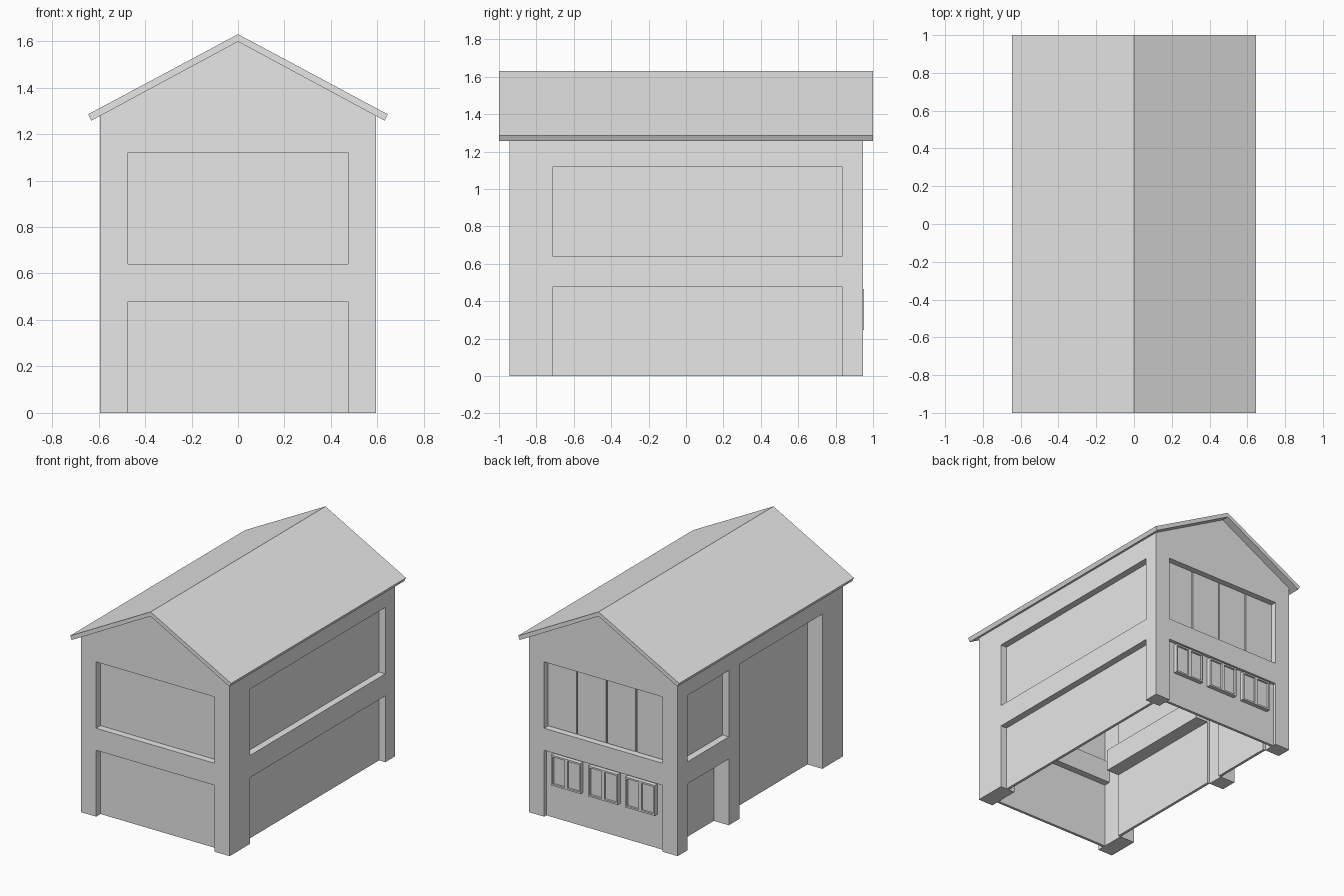
import bpy
import bmesh
from mathutils import Vector

old = bpy.data.objects.get("Cube")
if old:
    bpy.data.objects.remove(old, do_unlink=True)

grey = bpy.data.materials.new("plain grey")
grey.use_nodes = True
GREY = (0.8, 0.8, 0.8, 1)
grey.diffuse_color = GREY
grey.node_tree.nodes["Principled BSDF"].inputs["Base Color"].default_value = GREY

W, L, T = 0.595, 0.945, 0.12       # half width, half length, wall thickness
PITCH, PEAK = 0.535, 1.6           # roof slope, gable top
LOW, SILL, HEAD = 0.48, 0.64, 1.12  # ground opening top, upper opening bottom and top
PANE = 0.02


def finish(name, bm):
    bmesh.ops.recalc_face_normals(bm, faces=bm.faces[:])
    mesh = bpy.data.meshes.new(name)
    bm.to_mesh(mesh)
    bm.free()
    mesh.materials.append(grey)
    ob = bpy.data.objects.new(name, mesh)
    bpy.context.scene.collection.objects.link(ob)
    return ob


def add_box(bm, xs, ys, zs):
    lo, hi = Vector((xs[0], ys[0], zs[0])), Vector((xs[1], ys[1], zs[1]))
    verts = bmesh.ops.create_cube(bm, size=1)["verts"]
    for v in verts:
        v.co = (lo + hi) / 2 + v.co * (hi - lo)


def box(name, xs, ys, zs):
    bm = bmesh.new()
    add_box(bm, xs, ys, zs)
    return finish(name, bm)


def prism(name, profile, y0, y1):
    bm = bmesh.new()
    face = bm.faces.new([bm.verts.new((x, y0, z)) for x, z in profile])
    out = bmesh.ops.extrude_face_region(bm, geom=[face])["geom"]
    bmesh.ops.translate(bm, vec=(0, y1 - y0, 0),
                        verts=[g for g in out if isinstance(g, bmesh.types.BMVert)])
    return finish(name, bm)


def cut(ob, cutter):
    mod = ob.modifiers.new("cut", "BOOLEAN")
    mod.operation, mod.solver, mod.object = "DIFFERENCE", "EXACT", cutter
    cutter.hide_render = True
    cutter.hide_set(True)


def gable(half, bottom, peak):
    eave = peak - half * PITCH
    return [(-half, bottom), (half, bottom), (half, eave), (0, peak), (-half, eave)]


# Hollow gabled shell, open underneath
walls = prism("walls", gable(W, 0, PEAK), -L, L)
cutters = [prism("hollow_cutter", gable(W - T, -0.1, PEAK - 0.1), T - L, L - T)]

# Openings in each wall
SIDE_Y = (-0.71, 0.835)
BACK_BAY_Y = (0.36, 0.835)
TALL_BAY_Y = (-0.71, 0.24)
FRONT_X = (-0.474, 0.474)
IN, OUT = 0.03, 0.1
for label, zs in (("lower", (-0.1, LOW)), ("upper", (SILL, HEAD))):
    cutters += [
        box(label + "_front_cutter", FRONT_X, (-L - OUT, T - L + IN), zs),
        box(label + "_back_cutter", FRONT_X, (L - T - IN, L + OUT), zs),
        box(label + "_left_cutter", (W - T - IN, W + OUT), SIDE_Y, zs),
        box(label + "_right_cutter", (-W - OUT, T - W + IN), BACK_BAY_Y, zs),
    ]
cutters.append(box("tall_bay_cutter", (-W - OUT, T - W + IN), TALL_BAY_Y, (-0.1, HEAD)))
for c in cutters:
    cut(walls, c)

# Apply the cuts and drop the cutters
bpy.context.view_layer.update()
cut_mesh = bpy.data.meshes.new_from_object(
    walls.evaluated_get(bpy.context.evaluated_depsgraph_get()))
walls.modifiers.clear()
walls.data = cut_mesh
for c in cutters:
    bpy.data.objects.remove(c, do_unlink=True)

# Thin recessed panels filling the openings
R = 0.05
for label, zs, back, side in (("lower", (0, LOW), 0.025, T), ("upper", (SILL, HEAD), R, R)):
    box(label + "_front_panel", FRONT_X, (R - L, R - L + PANE), zs)
    box(label + "_back_panel", FRONT_X, (L - back - PANE, L - back), zs)
    box(label + "_left_panel", (W - R - PANE, W - R), SIDE_Y, zs)
    box(label + "_right_panel", (side - W, side - W + PANE), BACK_BAY_Y, zs)
box("tall_bay_panel", (T - W, T - W + PANE), TALL_BAY_Y, (0, HEAD))
box("tall_bay_inner_beam", (T - W + PANE, 2 * T - W), TALL_BAY_Y, (LOW, SILL))

# Row of four large panes upstairs at the back
bm = bmesh.new()
step = (FRONT_X[1] - FRONT_X[0]) / 4
for i in range(4):
    x = FRONT_X[0] + i * step
    add_box(bm, (x + 0.005, x + step - 0.005), (L - R, L - R + 0.012),
            (SILL + 0.005, HEAD - 0.005))
finish("back_upper_panes", bm)

# Three double windows downstairs at the back
BAR, Z0, Z1 = 0.012, 0.245, 0.465
for name, cx in (("left", 0.297), ("middle", 0), ("right", -0.297)):
    bm = bmesh.new()
    ys = (L - 0.026, L + 0.006)
    for off in (-0.118, -0.012, 0.106):
        wide = 2 * BAR if off == -0.012 else BAR
        add_box(bm, (cx + off, cx + off + wide), ys, (Z0, Z1))
    for z in (Z0, Z1 - BAR):
        add_box(bm, (cx - 0.118, cx + 0.118), ys, (z, z + BAR))
    add_box(bm, (cx - 0.11, cx + 0.11), (L - 0.026, L - 0.008), (Z0 + 0.005, Z1 - 0.005))
    finish("back_window_" + name, bm)

# Overhanging roof slab
prism("roof", [(0, 1.63), (0.645, 1.285), (0.631, 1.258), (0, PEAK - 0.002),
               (-0.631, 1.258), (-0.645, 1.285)], -1, 1)
